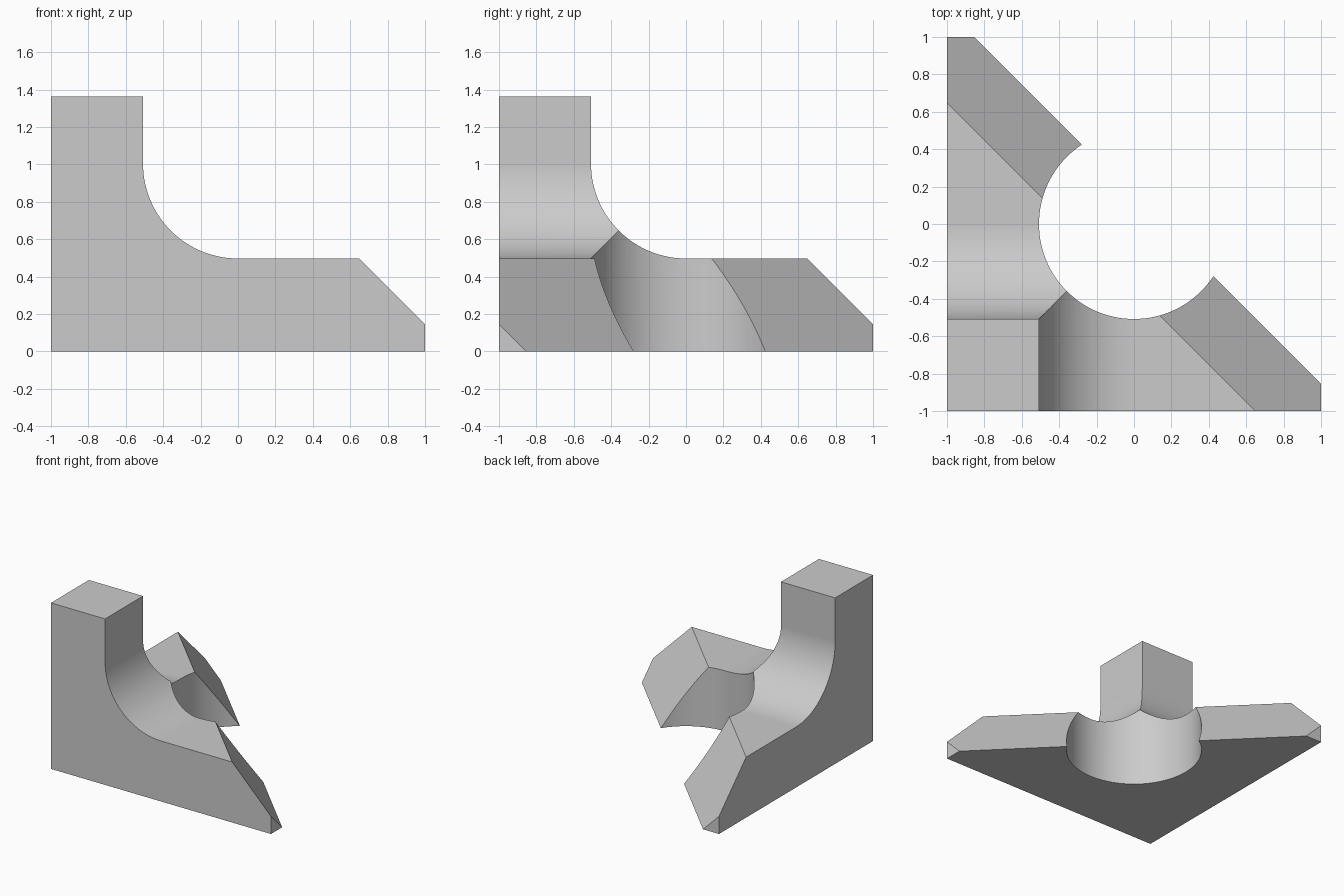
import bpy, bmesh
from math import sin, cos, pi, radians

if "Cube" in bpy.data.objects:
    bpy.data.objects.remove(bpy.data.objects["Cube"])

RADIUS, ARM, TOP, STEPS = 0.508, 0.497, 1.364, 32
CHAMFER = 0.145   # sloped ends lie on x + y + z = CHAMFER


def add_object(name, bm):
    bmesh.ops.recalc_face_normals(bm, faces=bm.faces)
    mesh = bpy.data.meshes.new(name)
    bm.to_mesh(mesh)
    bm.free()
    obj = bpy.data.objects.new(name, mesh)
    bpy.context.collection.objects.link(obj)
    return obj


def fillet_profile(margin):
    """L-shaped outline with a concave quarter round, grown outward by margin."""
    low, high = -1 - margin, 1 + margin
    arc = [(-RADIUS * sin(i / STEPS * pi / 2), ARM + RADIUS * (1 - cos(i / STEPS * pi / 2)))
           for i in range(STEPS + 1)]
    return ([(low, -margin), (high, -margin), (high, ARM)] + arc
            + [(-RADIUS, TOP + margin), (low, TOP + margin)])


def extrude_profile(name, margin, place):
    bm = bmesh.new()
    half = 1 + margin
    face = bm.faces.new([bm.verts.new(place(u, -half, z)) for u, z in fillet_profile(margin)])
    moved = bmesh.ops.extrude_face_region(bm, geom=[face])["geom"]
    verts = [v for v in moved if isinstance(v, bmesh.types.BMVert)]
    bmesh.ops.translate(bm, verts=verts, vec=place(0, 2 * half, 0))
    return add_object(name, bm)


# Main body with the round running along y
bracket = extrude_profile("corner_bracket", 0, lambda u, t, z: (u, t, z))

# Upright round hole through the base
bm = bmesh.new()
bmesh.ops.create_cone(bm, cap_ends=True, segments=4 * STEPS, radius1=RADIUS,
                      radius2=RADIUS, depth=4)
hole = add_object("hole_cutter", bm)

# Sloped cut across the two arms, kept below the column top
bm = bmesh.new()
for z in (-0.2, 0.9):
    c = CHAMFER - z
    for x, y in ((c + 3, -3), (4, 4), (-3, c + 3)):
        bm.verts.new((x, y, z))
bmesh.ops.convex_hull(bm, input=bm.verts)
slope = add_object("slope_cutter", bm)

# Matching round running along x
cross = extrude_profile("cross_round_cutter", 0.4, lambda u, t, z: (t, u, z))

for cutter, operation in ((hole, 'DIFFERENCE'), (slope, 'DIFFERENCE'), (cross, 'INTERSECT')):
    cutter.hide_render = True
    mod = bracket.modifiers.new(cutter.name, 'BOOLEAN')
    mod.object, mod.operation, mod.solver = cutter, operation, 'EXACT'

# Bake the cuts and drop the cutters
bpy.context.view_layer.update()
graph = bpy.context.evaluated_depsgraph_get()
baked = bpy.data.meshes.new_from_object(bracket.evaluated_get(graph))
bracket.modifiers.clear()
bracket.data = baked
for cutter in (hole, slope, cross):
    bpy.data.objects.remove(cutter)

# Plain grey finish
grey = bpy.data.materials.new("plain_grey")
grey.use_nodes = True
grey.diffuse_color = (0.6, 0.6, 0.6, 1)
grey.node_tree.nodes["Principled BSDF"].inputs["Base Color"].default_value = grey.diffuse_color
baked.materials.clear()
baked.materials.append(grey)

# Smooth rounds with crisp edges
bpy.ops.object.select_all(action='DESELECT')
bracket.select_set(True)
bpy.context.view_layer.objects.active = bracket
bpy.ops.object.shade_smooth_by_angle(angle=radians(20))
weighted = bracket.modifiers.new("even_shading", 'WEIGHTED_NORMAL')
weighted.keep_sharp = True
